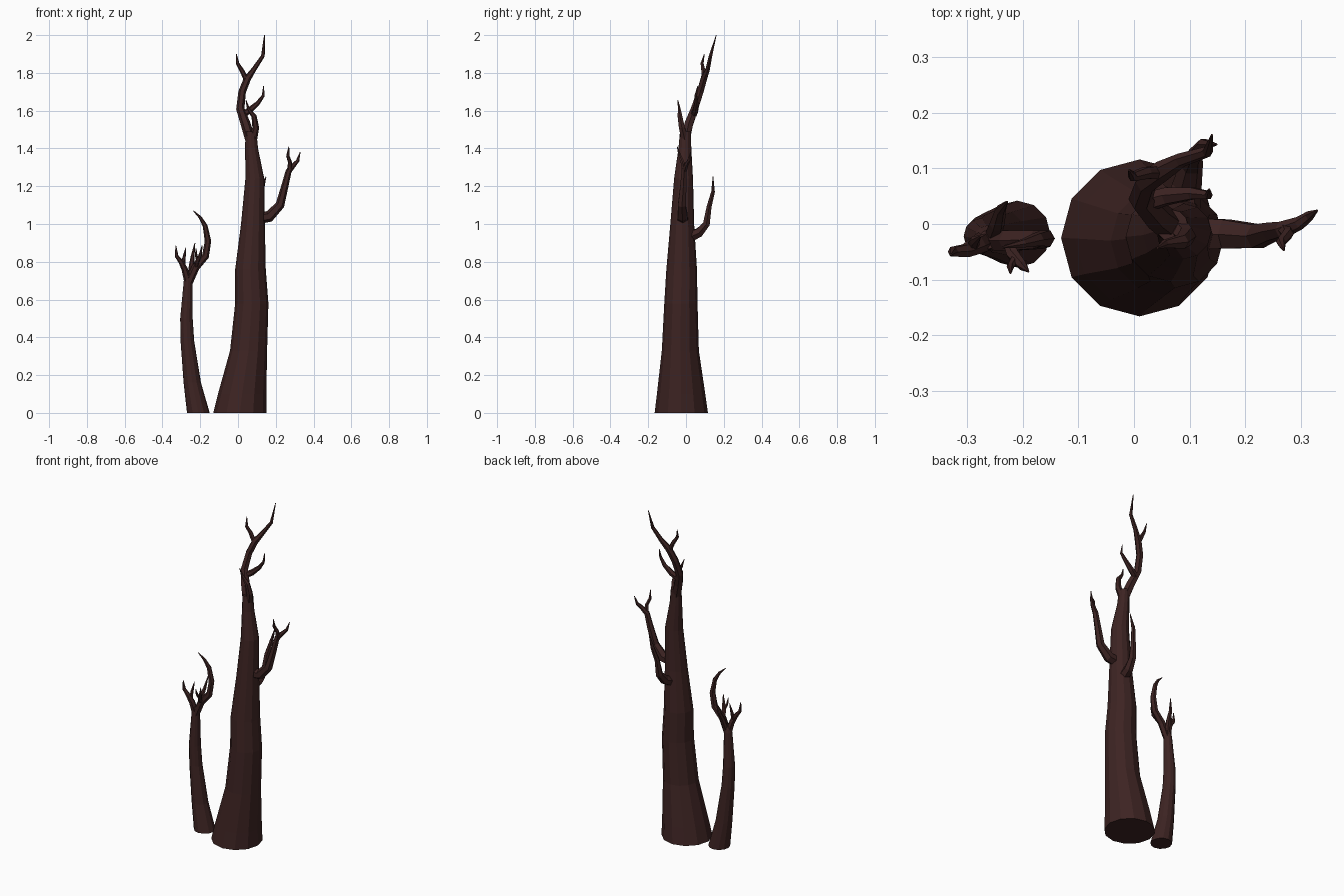
import bpy, bmesh, math
from mathutils import Vector

bark = bpy.data.materials.new("dark_bark")
bark.diffuse_color = (0.046, 0.017, 0.016, 1)


def limb(name, pts, sides=6, flat_rings=0):
    """Tapered tube through (x, y, z, radius); the first flat_rings rings stay level."""
    bm = bmesh.new()
    P = [Vector(p[:3]) for p in pts]
    rings = []
    for i, p in enumerate(P):
        t = (P[min(i + 1, len(P) - 1)] - P[max(i - 1, 0)]).normalized()
        if i < flat_rings:
            t = Vector((0, 0, 1))
        q = Vector((0, 0, 1)).rotation_difference(t)
        ring = []
        for k in range(sides):
            a = 2 * math.pi * k / sides
            ring.append(bm.verts.new(p + q @ Vector((math.cos(a), math.sin(a), 0)) * pts[i][3]))
        rings.append(ring)
    for a, b in zip(rings, rings[1:]):
        for k in range(sides):
            n = (k + 1) % sides
            bm.faces.new((a[k], a[n], b[n], b[k]))
    bm.faces.new(rings[0][::-1])
    bm.faces.new(rings[-1])
    me = bpy.data.meshes.new(name)
    bm.to_mesh(me)
    bm.free()
    me.materials.append(bark)
    ob = bpy.data.objects.new(name, me)
    bpy.context.collection.objects.link(ob)
    return ob


# Large tree: trunk running on into the leader branch
limb("large_trunk", [
    (0.01, -0.025, 0, 0.141), (0.022, -0.026, 0.1, 0.128), (0.056, -0.03, 0.33, 0.098),
    (0.073, -0.027, 0.58, 0.088), (0.066, -0.023, 0.76, 0.081), (0.079, -0.02, 1.0, 0.063),
    (0.089, -0.013, 1.24, 0.050), (0.072, -0.006, 1.4, 0.034), (0.068, -0.003, 1.49, 0.029)], 12, 9)
limb("leader_branch", [
    (0.065, -0.003, 1.45, 0.028), (0.04, 0.015, 1.53, 0.026), (0.012, 0.045, 1.61, 0.022),
    (0.022, 0.075, 1.7, 0.020), (0.05, 0.095, 1.77, 0.019), (0.085, 0.115, 1.82, 0.013),
    (0.132, 0.13, 1.89, 0.010), (0.14, 0.16, 2.0, 0.002)])
limb("leader_left_twig", [
    (0.05, 0.092, 1.75, 0.014), (0.022, 0.092, 1.81, 0.012), (-0.002, 0.085, 1.85, 0.009),
    (-0.009, 0.097, 1.90, 0.002)])
limb("leader_right_twig", [
    (0.025, 0.04, 1.58, 0.018), (0.06, 0.05, 1.60, 0.017), (0.105, 0.055, 1.64, 0.012),
    (0.134, 0.052, 1.68, 0.008), (0.135, 0.062, 1.73, 0.002)])
limb("top_front_twig", [
    (0.078, -0.004, 1.44, 0.022), (0.094, -0.022, 1.51, 0.018), (0.085, -0.032, 1.57, 0.014),
    (0.055, -0.036, 1.61, 0.008), (0.042, -0.043, 1.655, 0.002)])

# Right side branch with forked end
limb("right_branch", [
    (0.09, -0.018, 1.03, 0.034), (0.165, -0.018, 1.04, 0.030), (0.222, -0.022, 1.10, 0.024),
    (0.248, -0.014, 1.20, 0.019), (0.268, -0.01, 1.28, 0.016), (0.298, 0.002, 1.315, 0.012),
    (0.316, 0.015, 1.335, 0.009), (0.329, 0.024, 1.38, 0.002)])
limb("right_branch_twig", [
    (0.272, -0.01, 1.28, 0.014), (0.276, -0.018, 1.325, 0.011), (0.264, -0.032, 1.36, 0.009),
    (0.269, -0.047, 1.41, 0.002)])

# Back branch
limb("back_branch", [
    (0.085, 0.01, 0.93, 0.034), (0.095, 0.07, 0.955, 0.027), (0.103, 0.108, 1.0, 0.021),
    (0.108, 0.122, 1.09, 0.015), (0.125, 0.143, 1.17, 0.011), (0.148, 0.143, 1.25, 0.002)])

# Small tree: trunk
limb("small_trunk", [
    (-0.21, -0.018, 0, 0.060), (-0.242, -0.018, 0.16, 0.046), (-0.268, -0.02, 0.38, 0.036),
    (-0.273, -0.022, 0.5, 0.033), (-0.264, -0.026, 0.7, 0.023), (-0.262, -0.028, 0.735, 0.017)], 12, 6)

# Small tree: long curled branch and its twigs
limb("small_right_branch", [
    (-0.26, -0.028, 0.69, 0.021), (-0.225, -0.03, 0.77, 0.021), (-0.172, -0.028, 0.83, 0.019),
    (-0.159, -0.026, 0.91, 0.017), (-0.174, -0.028, 0.99, 0.013), (-0.2, -0.035, 1.035, 0.008),
    (-0.236, -0.042, 1.07, 0.002)])
limb("small_front_twig", [
    (-0.222, -0.03, 0.77, 0.015), (-0.217, -0.055, 0.80, 0.012), (-0.2, -0.075, 0.835, 0.009),
    (-0.19, -0.085, 0.885, 0.002)])
limb("small_front_twig_tip", [
    (-0.212, -0.06, 0.805, 0.009), (-0.222, -0.076, 0.835, 0.007), (-0.222, -0.088, 0.87, 0.002)])
limb("small_back_twig", [
    (-0.255, -0.025, 0.70, 0.016), (-0.246, 0.0, 0.78, 0.014), (-0.24, 0.025, 0.83, 0.010),
    (-0.228, 0.04, 0.90, 0.002)])
limb("small_left_branch", [
    (-0.264, -0.028, 0.69, 0.020), (-0.282, -0.038, 0.76, 0.017), (-0.302, -0.048, 0.80, 0.013),
    (-0.325, -0.05, 0.83, 0.010), (-0.329, -0.055, 0.885, 0.002)])
limb("small_left_twig", [
    (-0.29, -0.04, 0.77, 0.012), (-0.286, -0.03, 0.82, 0.009), (-0.276, -0.022, 0.875, 0.002)])
